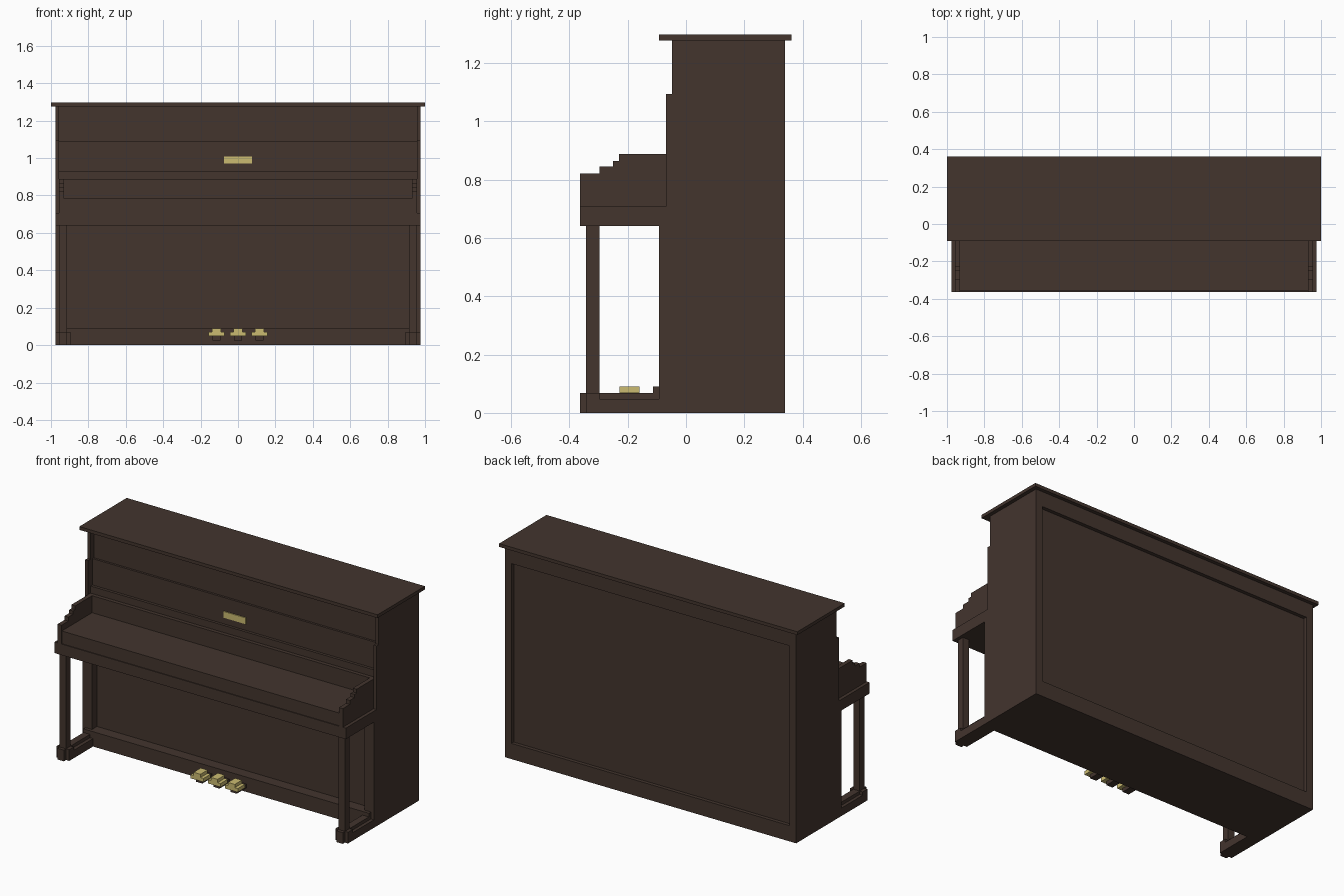
import bpy, bmesh

def material(name, rgb):
    m = bpy.data.materials.new(name)
    m.diffuse_color = (*rgb, 1)
    return m

WOOD = material("dark_brown_wood", (0.056, 0.035, 0.027))
BRASS = material("pale_brass", (0.60, 0.50, 0.165))

def finish(name, bm, mat):
    bmesh.ops.recalc_face_normals(bm, faces=bm.faces)
    me = bpy.data.meshes.new(name)
    bm.to_mesh(me)
    bm.free()
    me.materials.append(mat)
    ob = bpy.data.objects.new(name, me)
    bpy.context.collection.objects.link(ob)
    return ob

def prism(name, profile, x0, x1, mat=WOOD):
    """Extrude a (y, z) profile along x."""
    bm = bmesh.new()
    face = bm.faces.new([bm.verts.new((x0, y, z)) for y, z in profile])
    ext = bmesh.ops.extrude_face_region(bm, geom=[face])
    verts = [g for g in ext["geom"] if isinstance(g, bmesh.types.BMVert)]
    bmesh.ops.translate(bm, verts=verts, vec=(x1 - x0, 0, 0))
    return finish(name, bm, mat)

def box(name, x0, x1, y0, y1, z0, z1, mat=WOOD):
    return prism(name, [(y0, z0), (y1, z0), (y1, z1), (y0, z1)], x0, x1, mat)

def pair(name, x0, x1, *rest):
    """Box on the right side and its mirror on the left."""
    box(name + "_right", x0, x1, *rest)
    box(name + "_left", -x1, -x0, *rest)

# Lid and inner case
box("lid", -1, 1, -0.092, 0.362, 1.277, 1.297)
box("case_core", -0.957, 0.957, -0.015, 0.318, 0, 1.277)

# Side panels with stepped front edge, and stepped key arms
side = [(-0.093, 0), (0.34, 0), (0.34, 1.277), (-0.048, 1.277), (-0.048, 1.093),
        (-0.068, 1.093), (-0.068, 0.64), (-0.093, 0.64)]
arm = [(-0.363, 0.707), (-0.03, 0.707), (-0.03, 0.887), (-0.23, 0.887), (-0.23, 0.864),
       (-0.251, 0.864), (-0.251, 0.844), (-0.296, 0.844), (-0.296, 0.82), (-0.363, 0.82)]
for label, s in (("right", 1), ("left", -1)):
    prism("side_panel_" + label, side, s * 0.957, s * 0.977)
    prism("key_arm_" + label, arm, s * 0.931, s * 0.957)

# Back frame around the recessed panel
pair("back_stile", 0.932, 0.957, 0.318, 0.34, 0, 1.277)
box("back_top_rail", -0.932, 0.932, 0.318, 0.34, 1.185, 1.277)
box("back_bottom_rail", -0.932, 0.932, 0.318, 0.34, 0, 0.095)

# Upper front: music panel, shelf strip and board behind the key cover
box("music_panel", -0.957, 0.957, -0.028, -0.015, 0.93, 1.09)
box("shelf_strip", -0.957, 0.957, -0.045, -0.015, 0.887, 0.93)
box("key_back_board", -0.931, 0.931, -0.068, -0.015, 0.784, 0.887)
box("name_plate", -0.075, 0.075, -0.034, -0.028, 0.97, 1.008, BRASS)

# Key bed and closed key cover
box("key_bed", -0.977, 0.977, -0.363, -0.015, 0.64, 0.707)
box("key_cover", -0.931, 0.931, -0.358, -0.015, 0.707, 0.784)

# Lower front
pair("lower_stile", 0.914, 0.957, -0.093, -0.015, 0, 0.64)
box("lower_panel", -0.914, 0.914, -0.045, -0.015, 0.09, 0.64)
box("base_board", -0.957, 0.957, -0.113, -0.015, 0, 0.09)

# Front legs on stepped feet
pair("front_leg", 0.914, 0.957, -0.342, -0.297, 0.068, 0.64)
pair("foot_block", 0.893, 0.977, -0.342, -0.297, 0, 0.068)
pair("foot_toe", 0.914, 0.957, -0.363, -0.342, 0, 0.068)
pair("foot_bar", 0.893, 0.977, -0.297, -0.093, 0, 0.048)
pair("foot_bar_top", 0.914, 0.957, -0.297, -0.113, 0.048, 0.068)

# Three pedals
for i, x in enumerate((-0.115, 0, 0.115)):
    n = f"pedal_{i + 1}_"
    box(n + "plate", x - 0.043, x + 0.043, -0.228, -0.16, 0.048, 0.07, BRASS)
    box(n + "top", x - 0.023, x + 0.023, -0.228, -0.16, 0.07, 0.09, BRASS)
    box(n + "stem", x - 0.021, x + 0.021, -0.207, -0.113, 0.025, 0.048)
